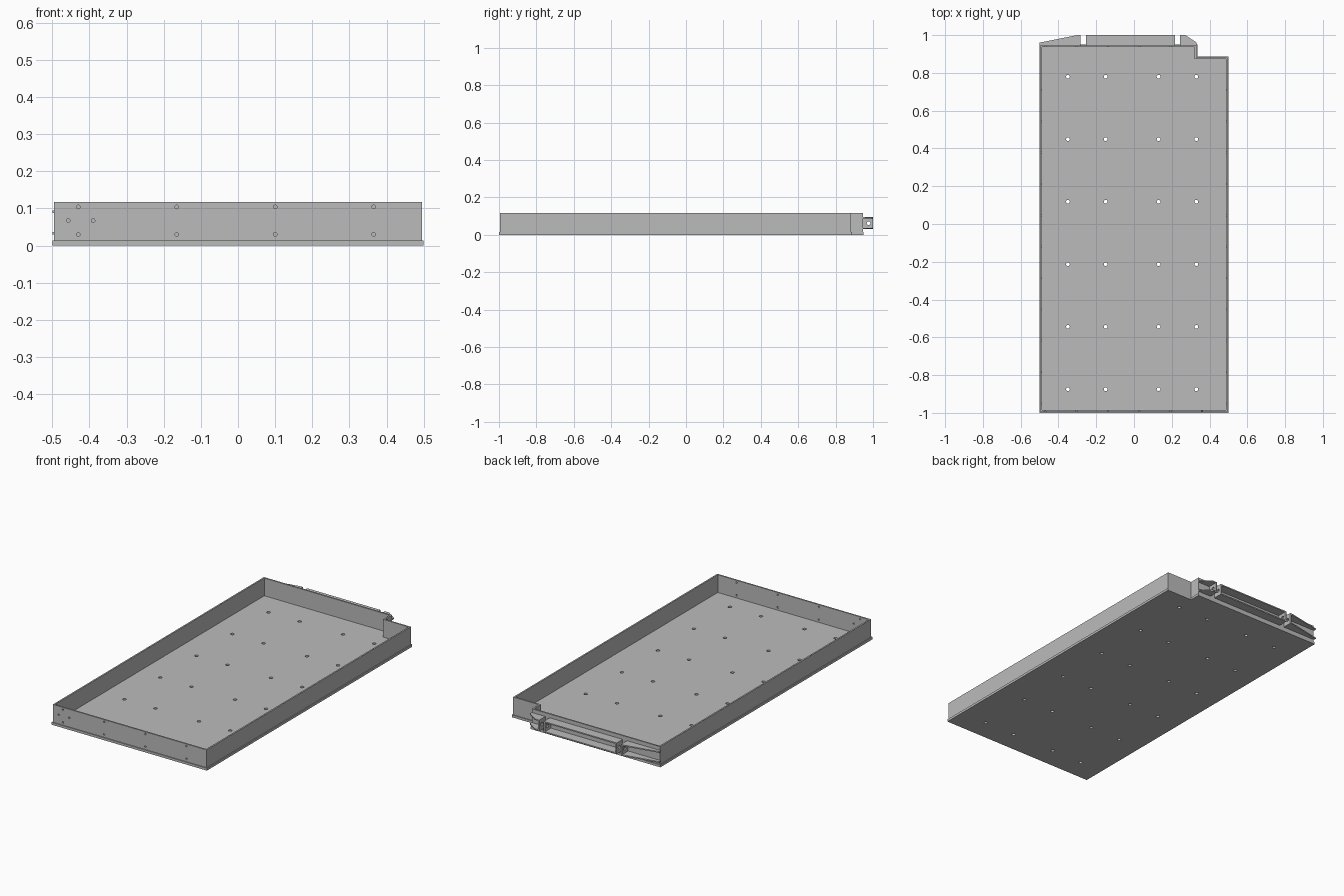
import bpy, bmesh, math
from mathutils import Matrix

cube = bpy.data.objects.get("Cube")
if cube:
    bpy.data.objects.remove(cube, do_unlink=True)

metal = bpy.data.materials.new("grey_metal")
metal.use_nodes = True
GREY = (0.5, 0.5, 0.5, 1)
metal.diffuse_color = GREY
metal.node_tree.nodes["Principled BSDF"].inputs["Base Color"].default_value = GREY


def make(name, bm):
    bmesh.ops.recalc_face_normals(bm, faces=bm.faces)
    mesh = bpy.data.meshes.new(name)
    bm.to_mesh(mesh)
    bm.free()
    mesh.materials.append(metal)
    obj = bpy.data.objects.new(name, mesh)
    bpy.context.collection.objects.link(obj)
    return obj


def slab(bm, points, z0, z1):
    """Extrude a flat outline between two heights."""
    face = bm.faces.new([bm.verts.new((x, y, z0)) for x, y in points])
    up = bmesh.ops.extrude_face_region(bm, geom=[face], use_keep_orig=True)
    verts = [g for g in up["geom"] if isinstance(g, bmesh.types.BMVert)]
    bmesh.ops.translate(bm, verts=verts, vec=(0, 0, z1 - z0))


def drill(obj, centres, radius, depth, axis="Z"):
    """Cut round holes centred on the given points."""
    turn = {"Z": Matrix(), "Y": Matrix.Rotation(math.pi / 2, 4, "X"),
            "X": Matrix.Rotation(math.pi / 2, 4, "Y")}[axis]
    bm = bmesh.new()
    for c in centres:
        bmesh.ops.create_cone(bm, cap_ends=True, segments=16, radius1=radius,
                              radius2=radius, depth=depth,
                              matrix=Matrix.Translation(c) @ turn)
    cutter = make("hole_cutter", bm)
    cutter.hide_render = True
    mod = obj.modifiers.new("holes", "BOOLEAN")
    mod.operation = "DIFFERENCE"
    mod.solver = "EXACT"
    mod.object = cutter
    bpy.context.view_layer.objects.active = obj
    bpy.ops.object.modifier_apply(modifier=mod.name)
    bpy.data.objects.remove(cutter, do_unlink=True)


def outline(d):
    """Tray plan with the notched rear corner, inset by d."""
    r, b, nx, ny = 0.5 - d, 0.95 - d, 0.335 - d, 0.887 - d
    return [(-r, d - 1), (r, d - 1), (r, ny), (nx, ny), (nx, b), (-r, b)]


FLOOR, RIM = 0.014, 0.117

# Floor plate with its grid of drain holes
bm = bmesh.new()
slab(bm, outline(0), 0, FLOOR)
floor = make("floor_plate", bm)
drill(floor, [(x, 0.78 - 0.331 * i, 0) for i in range(6)
              for x in (-0.35, -0.15, 0.13, 0.33)], 0.01, 0.1)

# Upright wall around the floor
bm = bmesh.new()
rings = [[bm.verts.new((x, y, z)) for x, y in outline(d)]
         for d, z in ((0.005, FLOOR), (0.005, RIM), (0.014, RIM), (0.014, FLOOR))]
for a, b in zip(rings, rings[1:] + rings[:1]):
    for i in range(6):
        j = (i + 1) % 6
        bm.faces.new((a[i], a[j], b[j], b[i]))
wall = make("tray_wall", bm)

# Fixing holes through the front wall
front = [(-0.43 + 0.265 * i, -0.99, z) for i in range(4) for z in (0.03, 0.104)]
front += [(x, -0.99, 0.067) for x in (-0.457, -0.39)]
drill(wall, front, 0.005, 0.05, "Y")

# Small blind holes along the rim
rim = [(s * 0.4905, -0.95 + 0.166 * i, RIM) for i in range(11) for s in (-1, 1)]
rim += [(-0.47 + 0.166 * i, -0.9905, RIM) for i in range(6)]
rim += [(-0.47 + 0.166 * i, 0.9405, RIM) for i in range(5)]
drill(wall, rim, 0.003, 0.02)

# Rear bumper flanges, split where the hinge lugs sit
LUGS = (-0.268, 0.23)
HALF = 0.022
sections = [
    [(-0.5, 0.945), (LUGS[0] - HALF, 0.945), (LUGS[0] - HALF, 1), (-0.3, 1), (-0.5, 0.96)],
    [(LUGS[0] + HALF, 0.945), (LUGS[1] - HALF, 0.945), (LUGS[1] - HALF, 1), (LUGS[0] + HALF, 1)],
    [(LUGS[1] + HALF, 0.945), (0.332, 0.945), (0.332, 0.96), (0.272, 1), (LUGS[1] + HALF, 1)],
]
for name, z in (("lower_rear_flange", 0.03), ("upper_rear_flange", 0.088)):
    bm = bmesh.new()
    for points in sections:
        slab(bm, points, z, z + 0.007)
    make(name, bm)

# Hinge lugs: a pair of drilled cheeks each
for side, cx in zip(("right", "left"), LUGS):
    bm = bmesh.new()
    for s in (-1, 1):
        x0, x1 = sorted((cx + s * HALF, cx + s * (HALF - 0.008)))
        slab(bm, [(x0, 0.945), (x1, 0.945), (x1, 1), (x0, 1)], 0.03, 0.095)
    lug = make(side + "_hinge_lug", bm)
    drill(lug, [(cx, 0.976, 0.062)], 0.01, 0.1, "X")
